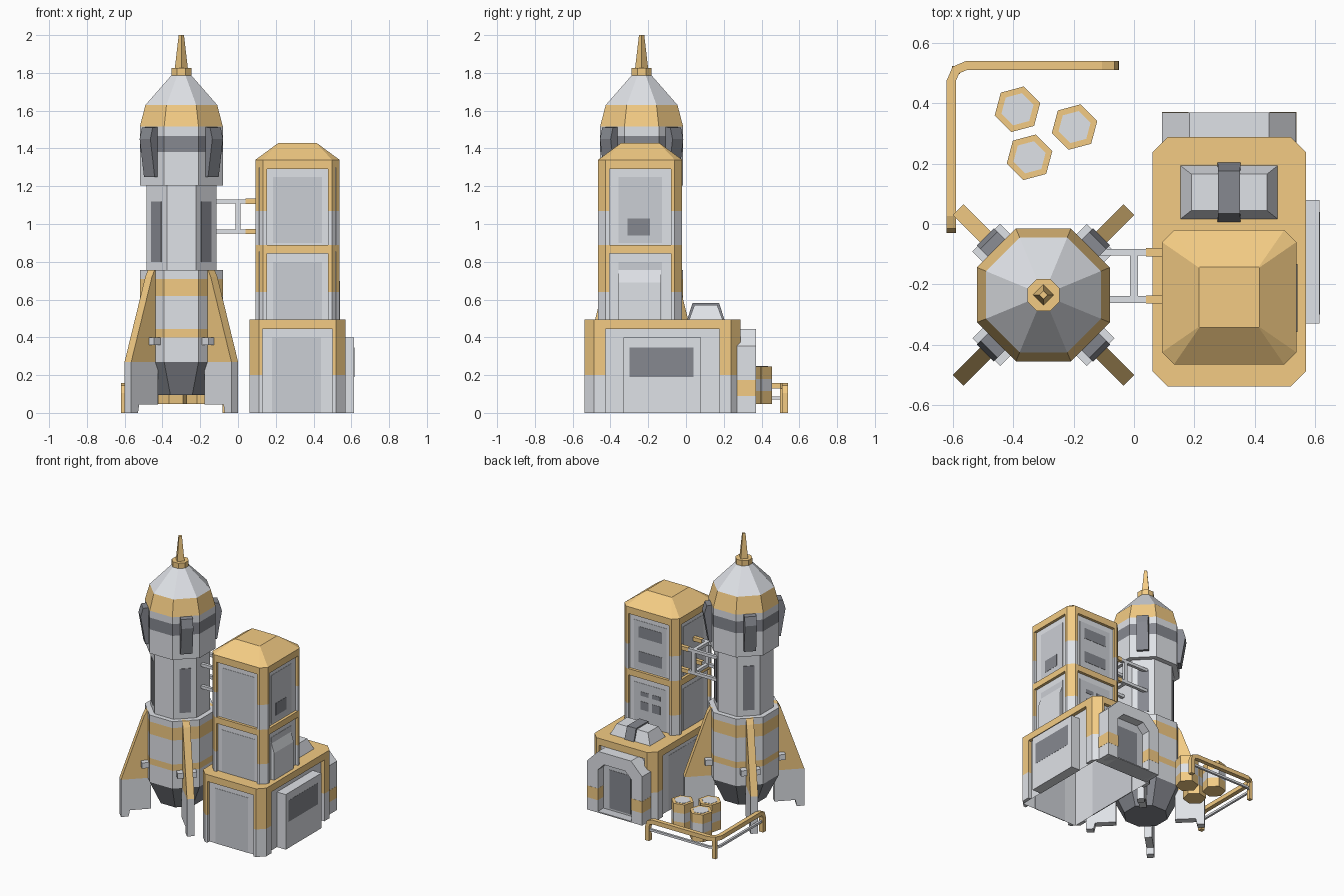
import bpy, bmesh
from math import cos, sin, pi, radians
from mathutils import Matrix, Vector

if "Cube" in bpy.data.objects:
    bpy.data.objects.remove(bpy.data.objects["Cube"])


def material(name, r, g, b):
    m = bpy.data.materials.new(name)
    m.diffuse_color = (r, g, b, 1)
    m.use_nodes = True
    m.node_tree.nodes["Principled BSDF"].inputs["Base Color"].default_value = m.diffuse_color
    return m


YELLOW = material("yellow", 0.90, 0.60, 0.23)
LIGHT = material("light_grey", 0.74, 0.76, 0.80)
GREY = material("mid_grey", 0.60, 0.62, 0.66)
DARK = material("dark_grey", 0.24, 0.25, 0.28)


def finish(name, bm, mats):
    bmesh.ops.recalc_face_normals(bm, faces=bm.faces)
    me = bpy.data.meshes.new(name)
    bm.to_mesh(me)
    bm.free()
    for m in mats:
        me.materials.append(m)
    ob = bpy.data.objects.new(name, me)
    bpy.context.collection.objects.link(ob)
    return ob


def loft(name, rings, mats, floor=True):
    """Skin a list of equal-length point rings; mats holds one material per band."""
    bm = bmesh.new()
    vs = [[bm.verts.new(p) for p in ring] for ring in rings]
    used = list(dict.fromkeys(mats))
    n = len(vs[0])
    for a, b, m in zip(vs, vs[1:], mats):
        for i in range(n):
            j = (i + 1) % n
            bm.faces.new((a[i], a[j], b[j], b[i])).material_index = used.index(m)
    if floor:
        bm.faces.new(vs[0][::-1]).material_index = used.index(mats[0])
    bm.faces.new(vs[-1]).material_index = used.index(mats[-1])
    return finish(name, bm, used)


def slab(name, pts, vec, mat, floor=True):
    """Extrude a flat outline along vec."""
    return loft(name, [pts, [Vector(p) + Vector(vec) for p in pts]], [mat], floor)


def box(name, x0, x1, y0, y1, z0, z1, mat, floor=True):
    return slab(name, [(x0, y0, z0), (x1, y0, z0), (x1, y1, z0), (x0, y1, z0)], (0, 0, z1 - z0), mat, floor)


def turned(name, cx, cy, sides, start, profile, mats):
    """Many-sided body of revolution from (radius, z) steps."""
    ang = [start + 2 * pi * i / sides for i in range(sides)]
    return loft(name, [[(cx + r * cos(a), cy + r * sin(a), z) for a in ang] for r, z in profile], mats)


def chamfered(cx, cy, hx, hy, c, z):
    p = [(hx, hy - c), (hx - c, hy), (c - hx, hy), (-hx, hy - c),
         (-hx, c - hy), (c - hx, -hy), (hx - c, -hy), (hx, c - hy)]
    return [(cx + x, cy + y, z) for x, y in p]


RX, RY = -0.30, -0.235
FLAT = 1 / cos(pi / 8)


def octagon(name, profile, mats):
    return turned(name, RX, RY, 8, pi / 8, [(r * FLAT, z) for r, z in profile], mats)


# Rocket body sections
octagon("rocket_lower_body", [(0.14, 0.095), (0.22, 0.27), (0.22, 0.40), (0.22, 0.445), (0.22, 0.62),
        (0.22, 0.71), (0.22, 0.757)], [DARK, LIGHT, YELLOW, LIGHT, YELLOW, LIGHT])
octagon("rocket_middle_body", [(0.185, 0.75), (0.185, 1.21)], [LIGHT])
octagon("rocket_upper_body", [(0.22, 1.205), (0.22, 1.38), (0.22, 1.465), (0.22, 1.515), (0.19, 1.63),
        (0.05, 1.79)], [LIGHT, DARK, LIGHT, YELLOW, LIGHT])
octagon("nose_collar", [(0.053, 1.78), (0.053, 1.825)], [YELLOW])
turned("nose_spire", RX, RY, 4, 0, [(0.035, 1.82), (0.014, 2.0)], [YELLOW])

# Four diagonal fins, brackets, side pods and dark panels
for i in range(4):
    place = Matrix.Translation((RX, RY, 0)) @ Matrix.Rotation(pi / 4 + i * pi / 2, 4, 'Z')

    def radial(name, outline, width, mat):
        ob = slab(f"{name}_{i + 1}", [(r, -width / 2, z) for r, z in outline], (0, width, 0), mat)
        ob.matrix_world = place

    radial("fin", [(0.20, 0.27), (0.40, 0.27), (0.245, 0.72), (0.225, 0.757), (0.20, 0.757)], 0.05, YELLOW)
    radial("fin_foot", [(0.20, 0.27), (0.20, 0.045), (0.34, 0.045), (0.35, 0), (0.40, 0), (0.40, 0.27)], 0.05, LIGHT)
    radial("fin_bracket", [(0.20, 0.36), (0.268, 0.36), (0.268, 0.40), (0.20, 0.40)], 0.13, LIGHT)
    radial("side_pod", [(0.20, 1.25), (0.24, 1.25), (0.272, 1.45), (0.255, 1.51), (0.20, 1.515)], 0.08, DARK)
    radial("body_panel", [(0.17, 0.80), (0.189, 0.80), (0.189, 1.12), (0.17, 1.12)], 0.075, DARK)

# Building base and tower: recessed core, corner columns, full-width beams
BX, BY, TY = 0.315, -0.125, -0.2425


def storey(name, cy, hx, hy, wx, wy, c, z0, zmid, z1, ztop, depth):
    box(name + "_panels", BX - hx + depth, BX + hx - depth, cy - hy + depth, cy + hy - depth, z0, z1 + 0.01,
        LIGHT, floor=z0 > 0)  # the base is open underneath
    for k, (sx, sy) in enumerate([(1, 1), (-1, 1), (-1, -1), (1, -1)]):
        plan = [(hx - wx, hy), (hx - c, hy), (hx, hy - c), (hx, hy - wy), (hx - depth, hy - wy),
                (hx - depth, hy - depth), (hx - wx, hy - depth)]
        rings = [[(BX + sx * x, cy + sy * y, z) for x, y in plan] for z in (z0, zmid, z1)]
        loft(f"{name}_column_{k + 1}", rings, [LIGHT, YELLOW])
    slab(name + "_beam", chamfered(BX, cy, hx, hy, c, z1), (0, 0, ztop - z1), YELLOW)


storey("base", BY, 0.2545, 0.4125, 0.07, 0.11, 0.05, 0, 0.20, 0.445, 0.495, 0.025)
storey("lower_tower", TY, 0.2225, 0.2225, 0.06, 0.06, 0.04, 0.49, 0.64, 0.845, 0.89, 0.02)
storey("upper_tower", TY, 0.2225, 0.2225, 0.06, 0.06, 0.04, 0.89, 1.07, 1.29, 1.34, 0.02)
loft("tower_roof", [chamfered(BX, TY, 0.2225, 0.2225, 0.04, 1.34),
                    chamfered(BX, TY, 0.10, 0.10, 0.002, 1.43)], [YELLOW])

# Darker fields inside the recessed panels
for n, z0, z1 in (("lower", 0.495, 0.80), ("upper", 0.90, 1.25)):
    box(n + "_fields_x", BX - 0.2045, BX + 0.2045, TY - 0.115, TY + 0.115, z0, z1, GREY)
    box(n + "_fields_y", BX - 0.13, BX + 0.13, TY - 0.2045, TY + 0.2045, z0, z1, GREY)
box("base_front_field", 0.18, 0.44, -0.5145, -0.51, 0, 0.40, GREY)
box("base_left_field", 0.084, 0.09, -0.33, 0.08, 0, 0.40, GREY)

# Tower windows
box("right_window", 0.50, 0.521, -0.31, -0.19, 0.94, 1.03, DARK)
for k, z in enumerate((0.95, 1.13)):
    box(f"back_window_{k + 1}", 0.22, 0.405, -0.05, -0.036, z, z + 0.08, DARK)
for k, x in enumerate((0.265, 0.36)):
    box(f"back_vent_low_{k + 1}", x - 0.032, x + 0.032, -0.05, -0.036, 0.61, 0.67, DARK)
    box(f"back_vent_high_{k + 1}", x - 0.032, x + 0.032, -0.05, -0.036, 0.71, 0.74, DARK)

# Sloped hood on the tower and window bay on the base
slab("tower_hood", [(0.48, -0.358, 0.49), (0.541, -0.358, 0.49), (0.541, -0.358, 0.69), (0.51, -0.358, 0.785),
                    (0.48, -0.358, 0.785)], (0, 0.225, 0), LIGHT)
box("side_bay", 0.542, 0.615, -0.33, 0.08, 0, 0.40, LIGHT)
box("side_bay_window", 0.60, 0.616, -0.30, 0.04, 0.19, 0.345, DARK)


# Back doorway with chamfered arch
def arch(w, h, c, y):
    return [(BX - w, y, 0), (BX - w, y, h - c), (BX - w + c, y, h), (BX + w - c, y, h), (BX + w, y, h - c), (BX + w, y, 0)]


slab("door_frame", arch(0.2215, 0.445, 0.09, 0.24) + arch(0.135, 0.36, 0.05, 0.24)[::-1], (0, 0.13, 0), LIGHT)
slab("door", arch(0.135, 0.36, 0.05, 0.27), (0, 0.035, 0), GREY)
box("door_panel", BX - 0.085, BX + 0.085, 0.29, 0.307, 0.02, 0.30, DARK)
box("door_step", BX - 0.2215, BX + 0.2215, 0.24, 0.37, 0, 0.008, GREY)
for k, s in enumerate((-1, 1)):
    xs = sorted((BX + s * 0.134, BX + s * 0.2225))
    box(f"door_stripe_{k + 1}", xs[0], xs[1], 0.25, 0.371, 0.09, 0.175, YELLOW)


# Roof vent with centre strap
def frustum(name, hx, hy, tx, ty, z1, mat):
    def rect(a, b, z):
        return [(0.315 + x * a, 0.105 + y * b, z) for x, y in ((1, 1), (-1, 1), (-1, -1), (1, -1))]
    loft(name, [rect(hx, hy, 0.49), rect(tx, ty, z1)], [mat])


frustum("roof_vent", 0.163, 0.09, 0.125, 0.06, 0.572, LIGHT)
frustum("roof_vent_strap", 0.038, 0.10, 0.036, 0.07, 0.582, DARK)

# Bridge between rocket and tower
T = 0.011
for y in (-0.093, -0.25):
    for z in (0.96, 1.12):
        box("bridge_rail", -0.19, 0.05, y - T, y + T, z - T, z + T, LIGHT)
        box("bridge_socket", 0.04, 0.12, y - T - 0.003, y + T + 0.003, z - T - 0.003, z + T + 0.003, YELLOW)
    box("bridge_post", -0.013, 0.013, y - T, y + T, 0.96, 1.12, LIGHT)
for z in (0.96, 1.12):
    box("bridge_crossbar", -0.013, 0.013, -0.25, -0.093, z - T, z + T, LIGHT)

# Three hexagonal barrels
for k, (x, y) in enumerate([(-0.386, 0.38), (-0.197, 0.321), (-0.346, 0.221)]):
    turned(f"barrel_{k + 1}", x, y, 6, radians(15), [(0.078, 0.047), (0.078, 0.115), (0.078, 0.18), (0.078, 0.245)],
           [YELLOW, LIGHT, YELLOW])
    turned(f"barrel_lid_{k + 1}", x, y, 6, radians(15), [(0.055, 0.24), (0.055, 0.247)], [LIGHT])


# Corner railing: square bar swept along a path
def bar(name, pts, r, mat):
    pts = [Vector(p) for p in pts]
    rings = []
    for i, p in enumerate(pts):
        t = (pts[min(i + 1, len(pts) - 1)] - pts[max(i - 1, 0)]).normalized()
        d = Vector((t.x, t.y, 0))
        if d.length < 0.01:
            d = Vector((0, 1, 0)) if i < len(pts) / 2 else Vector((1, 0, 0))
        h = Vector((0, 0, 1)).cross(d.normalized())
        u = t.cross(h)
        rings.append([p + r * (a * h + b * u) for a, b in ((1, 1), (-1, 1), (-1, -1), (1, -1))])
    loft(name, rings, [mat] * (len(pts) - 1))


X, Y, Z = -0.605, 0.525, 0.144
bar("railing_top", [(X, -0.014, 0), (X, -0.014, Z - 0.04), (X, -0.004, Z - 0.01), (X, 0.026, Z), (X, Y - 0.05, Z),
                    (X + 0.015, Y - 0.015, Z), (X + 0.05, Y, Z), (-0.106, Y, Z), (-0.076, Y, Z - 0.01),
                    (-0.066, Y, Z - 0.04), (-0.066, Y, 0)], 0.0155, YELLOW)
bar("railing_lower", [(X, -0.014, 0.078), (X, Y - 0.05, 0.078), (X + 0.015, Y - 0.015, 0.078),
                      (X + 0.05, Y, 0.078), (-0.066, Y, 0.078)], 0.008, LIGHT)
box("railing_corner_post", X + 0.002, X + 0.028, Y - 0.028, Y - 0.002, 0, Z, YELLOW)
